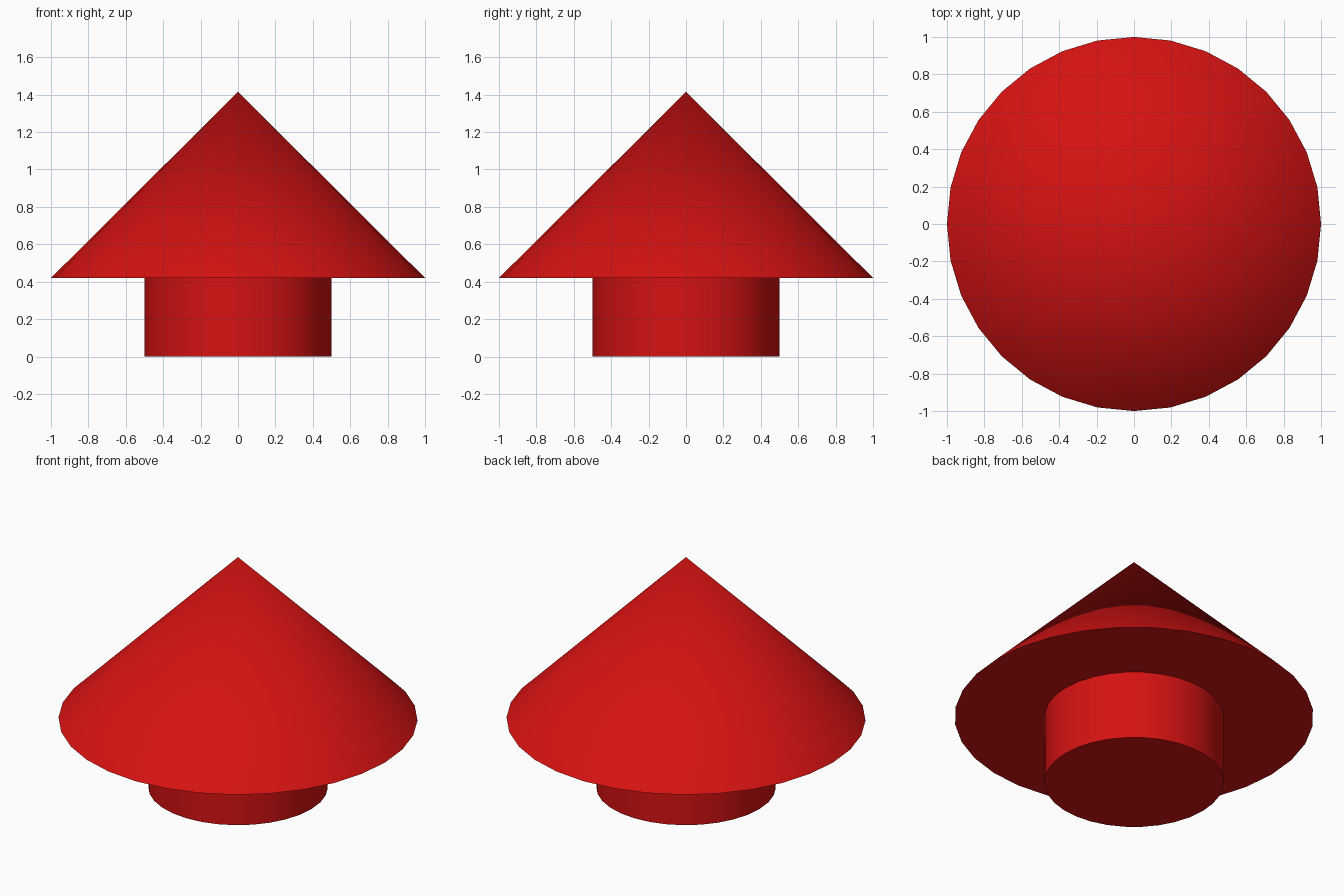
import bpy
import math

cube = bpy.data.objects.get("Cube")
if cube:
    bpy.data.objects.remove(cube, do_unlink=True)

# Single red material
RED = (0.67, 0.006, 0.006, 1.0)
red = bpy.data.materials.new("red")
red.use_nodes = True
red.diffuse_color = RED
bsdf = next(n for n in red.node_tree.nodes if n.type == 'BSDF_PRINCIPLED')
bsdf.inputs["Base Color"].default_value = RED

BASE_TOP = 0.42
APEX = 1.415


def finish(name):
    """Name the new part, colour it and smooth its curved side."""
    obj = bpy.context.object
    obj.name = name
    obj.data.name = name
    obj.data.materials.append(red)
    bpy.ops.object.shade_smooth_by_angle(angle=math.radians(30))
    return obj


# Round base, reaching slightly into the cone
base_height = BASE_TOP + 0.02
bpy.ops.mesh.primitive_cylinder_add(vertices=32, radius=0.5, depth=base_height,
                                    location=(0, 0, base_height / 2))
finish("round_base")

# Wide cone cap with a closed underside
bpy.ops.mesh.primitive_cone_add(vertices=32, radius1=1.0, radius2=0.0,
                                depth=APEX - BASE_TOP,
                                location=(0, 0, (APEX + BASE_TOP) / 2))
finish("cone_cap")
